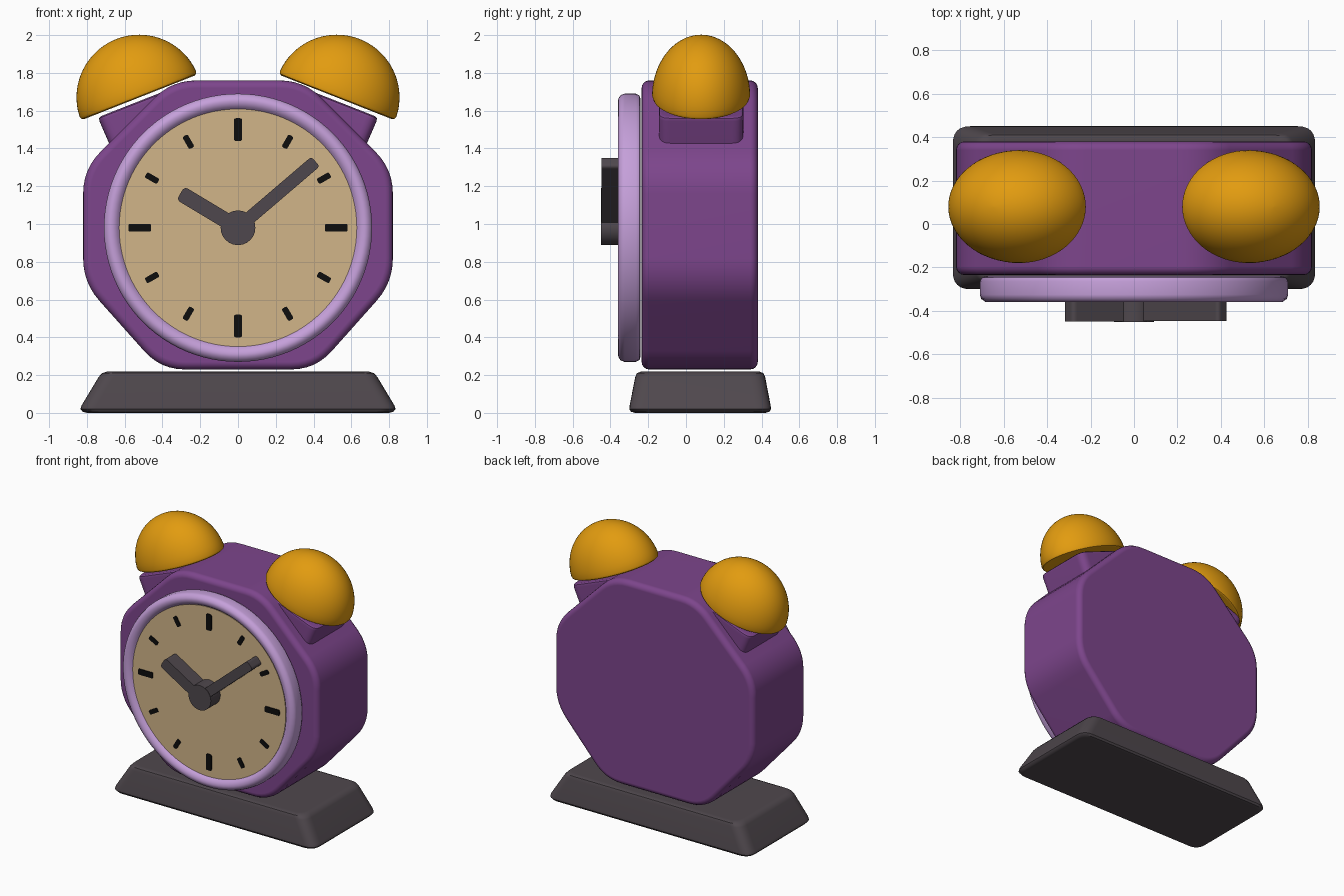
import bpy, bmesh, math
from mathutils import Matrix, Vector

if "Cube" in bpy.data.objects:
    bpy.data.objects.remove(bpy.data.objects["Cube"])


def material(name, rgb):
    m = bpy.data.materials.new(name)
    m.diffuse_color = (*rgb, 1)
    m.use_nodes = True
    m.node_tree.nodes["Principled BSDF"].inputs["Base Color"].default_value = m.diffuse_color
    return m


PURPLE = material("purple", (0.205, 0.060, 0.262))
LILAC = material("lilac", (0.56, 0.35, 0.70))
CREAM = material("cream", (0.64, 0.46, 0.25))
GOLD = material("gold", (0.76, 0.33, 0.005))
GREY = material("dark grey", (0.078, 0.064, 0.074))
BLACK = material("black", (0.004, 0.004, 0.004))
DIAL_Z = 0.98


def finish(name, bm, mat, angle=35):
    bmesh.ops.recalc_face_normals(bm, faces=bm.faces)
    me = bpy.data.meshes.new(name)
    bm.to_mesh(me)
    bm.free()
    me.materials.append(mat)
    ob = bpy.data.objects.new(name, me)
    bpy.context.collection.objects.link(ob)
    bpy.ops.object.select_all(action='DESELECT')
    ob.select_set(True)
    bpy.context.view_layer.objects.active = ob
    bpy.ops.object.shade_smooth_by_angle(angle=math.radians(angle))
    wn = ob.modifiers.new("even shading", 'WEIGHTED_NORMAL')
    wn.keep_sharp = True
    return ob


def round_corners(pts, setback, steps=6):
    """Replace each polygon corner by a quadratic curve."""
    out = []
    n = len(pts)
    for i in range(n):
        p = Vector(pts[i])
        a = p + (Vector(pts[i - 1]) - p).normalized() * setback
        b = p + (Vector(pts[(i + 1) % n]) - p).normalized() * setback
        for k in range(steps + 1):
            t = k / steps
            out.append(a * (1 - t) ** 2 + p * (2 * t * (1 - t)) + b * t * t)
    return out


def rect(x0, x1, h):
    return [(x0, -h), (x1, -h), (x1, h), (x0, h)]


def prism(name, pts, y0, y1, mat, bevel=0.0, segments=4):
    """Extrude an x/z outline from y0 to y1 and round both rims."""
    bm = bmesh.new()
    front = bm.faces.new([bm.verts.new((p[0], y0, p[1])) for p in pts])
    ext = bmesh.ops.extrude_face_region(bm, geom=[front], use_keep_orig=True)
    bmesh.ops.translate(bm, vec=(0, y1 - y0, 0),
                        verts=[g for g in ext["geom"] if isinstance(g, bmesh.types.BMVert)])
    if bevel:
        bmesh.ops.recalc_face_normals(bm, faces=bm.faces)
        rims = [e for e in bm.edges if abs(e.verts[0].co.y - e.verts[1].co.y) < 1e-6]
        bmesh.ops.bevel(bm, geom=rims, offset=bevel, segments=segments,
                        profile=0.5, affect='EDGES', clamp_overlap=True)
    return finish(name, bm, mat)


def bridge(bm, loops):
    for a, b in zip(loops, loops[1:]):
        for i in range(len(a)):
            j = (i + 1) % len(a)
            bm.faces.new((a[i], a[j], b[j], b[i]))


def rounded_block(name, levels, radius, matrix, mat):
    """Loft rounded rectangles given as (z, half x, half y)."""
    bm = bmesh.new()
    loops = []
    for z, hx, hy in levels:
        outline = round_corners([(-hx, -hy), (hx, -hy), (hx, hy), (-hx, hy)], radius)
        loops.append([bm.verts.new(matrix @ Vector((p.x, p.y, z))) for p in outline])
    bridge(bm, loops)
    bm.faces.new(loops[0])
    bm.faces.new(loops[-1])
    return finish(name, bm, mat)


def lathe(name, profile, steps, matrix, mat):
    """Revolve (radius, height) points about local z; open ends are capped."""
    bm = bmesh.new()
    loops = []
    for r, z in profile:
        loops.append([bm.verts.new(matrix @ Vector((r * math.cos(2 * math.pi * i / steps),
                                                    r * math.sin(2 * math.pi * i / steps), z)))
                      for i in range(steps)])
    bridge(bm, loops)
    bm.faces.new(loops[0])
    bm.faces.new(loops[-1])
    return finish(name, bm, mat)


def on_dial(pts, angle):
    c, s = math.cos(angle), math.sin(angle)
    return [(x * c - z * s, DIAL_Z + x * s + z * c) for x, z in pts]


# Base with sloping sides
rounded_block("base", [(0, 0.80, 0.345), (0.006, 0.822, 0.366), (0.02, 0.834, 0.375),
                       (0.04, 0.828, 0.373), (0.19, 0.738, 0.344), (0.21, 0.72, 0.335),
                       (0.22, 0.69, 0.31)], 0.08, Matrix.Translation((0, 0.075, 0)), GREY)

# Eight-sided body with soft corners
half = [(0.41, 0.23), (0.82, 0.69), (0.82, 1.29), (0.35, 1.76)]
outline = half + [(-x, z) for x, z in reversed(half)]
prism("body", round_corners(outline, 0.13), -0.235, 0.38, PURPLE, 0.04)

# Dial rim and dial face, revolved about the y axis
facing = Matrix.Translation((0, 0, DIAL_Z)) @ Matrix.Rotation(math.pi / 2, 4, 'X')
lathe("dial_rim", [(0.68, 0.24), (0.70, 0.246), (0.71, 0.265), (0.71, 0.325), (0.703, 0.345),
                   (0.685, 0.358), (0.67, 0.36), (0.655, 0.357), (0.64, 0.348),
                   (0.628, 0.333)], 96, facing, LILAC)
lathe("dial_face", [(0.629, 0.331), (0.629, 0.338)], 96, facing, CREAM)

# Hour marks, longer at the quarters
for i in range(12):
    quarter = i % 3 == 0
    pts = rect(0.46, 0.58, 0.021) if quarter else rect(0.488, 0.563, 0.016)
    prism(f"hour_mark_{i + 1}", on_dial(round_corners(pts, 0.01, 3), i * math.pi / 6),
          -0.345, -0.337, BLACK)

# Hands and hub
prism("hour_hand", on_dial(round_corners(rect(0, 0.355, 0.041), 0.025), math.radians(149)),
      -0.449, -0.337, GREY)
prism("minute_hand", on_dial(round_corners(rect(0, 0.54, 0.034), 0.02), math.radians(40.5)),
      -0.447, -0.337, GREY)
lathe("hand_hub", [(0.092, 0.337), (0.092, 0.45)], 24, facing, GREY)

# Tilted bells and the blocks that carry them
for side, s in (("left", -1), ("right", 1)):
    tilt = (Matrix.Translation((s * 0.523, 0.08, 1.67))
            @ Matrix.Rotation(s * math.radians(21.5), 4, 'Y'))
    dome = [(0.315, 0.0), (0.326, 0.006), (0.331, 0.02)]
    dome += [(0.332 * math.cos(a), 0.332 * math.sin(a))
             for a in (math.radians(5 + 84.5 * k / 20) for k in range(1, 21))]
    lathe(f"{side}_bell", dome, 64, tilt @ Matrix.Diagonal((1, 0.785, 1, 1)), GOLD)
    rounded_block(f"{side}_bell_support",
                  [(-0.24, 0.235, 0.222), (-0.04, 0.242, 0.224), (-0.025, 0.238, 0.22),
                   (-0.018, 0.225, 0.208)], 0.06, tilt, PURPLE)
